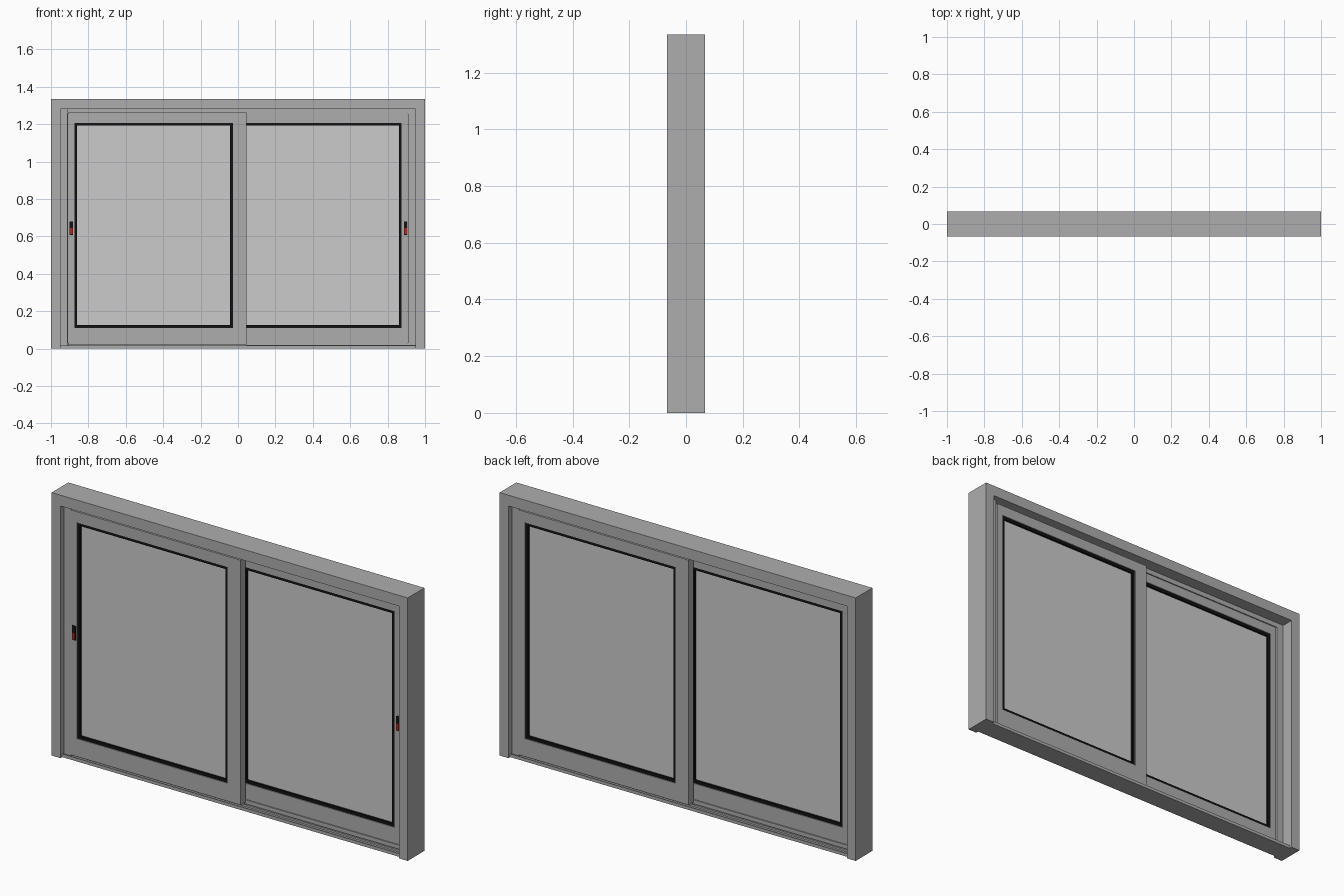
import bpy, bmesh

if "Cube" in bpy.data.objects:
    bpy.data.objects.remove(bpy.data.objects["Cube"])


def material(name, colour):
    m = bpy.data.materials.new(name)
    m.diffuse_color = (*colour, 1)
    m.use_nodes = True
    m.node_tree.nodes["Principled BSDF"].inputs["Base Color"].default_value = m.diffuse_color
    return m


BLACK = material("black_rubber", (0.006, 0.006, 0.006))
RED = material("red_plastic", (0.45, 0.02, 0.015))
FRAME = material("grey_metal", (0.42, 0.42, 0.42))
GLASS = material("pale_glass", (0.62, 0.63, 0.63))


def boxes(name, mat, spans, turn=1):
    """One object from (x0, x1, y0, y1, z0, z1) boxes; turn=-1 rotates half a turn about z."""
    bm = bmesh.new()
    for x0, x1, y0, y1, z0, z1 in spans:
        verts = bmesh.ops.create_cube(bm, size=1)["verts"]
        bmesh.ops.scale(bm, verts=verts, vec=(x1 - x0, y1 - y0, z1 - z0))
        mid = (turn * (x0 + x1) / 2, turn * (y0 + y1) / 2, (z0 + z1) / 2)
        bmesh.ops.translate(bm, verts=verts, vec=mid)
    mesh = bpy.data.meshes.new(name)
    bm.to_mesh(mesh)
    bm.free()
    obj = bpy.data.objects.new(name, mesh)
    bpy.context.collection.objects.link(obj)
    mesh.materials.append(mat)
    return obj


def border(x0, x1, z0, z1, left, right, bottom, top, y0, y1):
    """Four bars round an opening, full-height stiles with rails between."""
    return [(x0, x0 + left, y0, y1, z0, z1), (x1 - right, x1, y0, y1, z0, z1),
            (x0 + left, x1 - right, y0, y1, z0, z0 + bottom),
            (x0 + left, x1 - right, y0, y1, z1 - top, z1)]


# Outer frame: core jambs, head and cap
boxes("jamb_left", FRAME, [(-1, -0.95, -0.053, 0.053, 0, 1.32)])
boxes("jamb_right", FRAME, [(0.95, 1, -0.053, 0.053, 0, 1.32)])
boxes("head", FRAME, [(-0.95, 0.95, -0.053, 0.053, 1.28, 1.32)])
boxes("head_cap", FRAME, [(-1, 1, -0.053, 0.053, 1.32, 1.335)])

# Sill with edge lips and a raised centre track
boxes("sill", FRAME, [(-0.95, 0.95, -0.053, 0.053, 0, 0.01),
                      (-0.95, 0.95, -0.053, -0.047, 0.01, 0.016),
                      (-0.95, 0.95, 0.047, 0.053, 0.01, 0.016),
                      (-0.95, 0.95, -0.003, 0.003, 0.01, 0.03)])

# Centre guide between the two tracks, along head and jambs
boxes("centre_guide", FRAME, [(-0.95, 0.95, -0.003, 0.003, 1.255, 1.28),
                              (-0.95, -0.91, -0.003, 0.003, 0.03, 1.255),
                              (0.91, 0.95, -0.003, 0.003, 0.03, 1.255)])

for side, turn in (("front", 1), ("back", -1)):
    # Casing trim: two legs and a head strip
    boxes(side + "_casing", FRAME, [(-1, -0.95, -0.067, -0.053, 0, 1.335),
                                    (0.95, 1, -0.067, -0.053, 0, 1.335),
                                    (-0.95, 0.95, -0.067, -0.053, 1.28, 1.335)], turn)
    # Jamb filler beside the closed sash, and track runner below it
    boxes(side + "_jamb_filler", FRAME, [(-0.95, -0.912, -0.038, -0.003, 0.01, 1.28)], turn)
    boxes(side + "_track_runner", FRAME, [(-0.95, 0.95, -0.028, -0.018, 0.01, 0.019)], turn)
    # Sliding sash
    boxes(side + "_sash", FRAME, border(-0.907, 0.045, 0.019, 1.262, 0.032, 0.073,
                                        0.091, 0.055, -0.043, -0.004), turn)
    # Black gasket, set slightly back from both sash faces
    boxes(side + "_gasket", BLACK, border(-0.875, -0.028, 0.11, 1.207, 0.015, 0.015,
                                          0.015, 0.015, -0.039, -0.008), turn)
    # Glass pane
    boxes(side + "_glass", GLASS, [(-0.862, -0.041, -0.029, -0.018, 0.123, 1.194)], turn)

# Room-side latches: black plate with a red slider
for name, x, y in (("left_latch", -0.891, -0.043), ("right_latch", 0.897, 0.004)):
    boxes(name + "_plate", BLACK, [(x - 0.01, x + 0.01, y - 0.003, y + 0.001, 0.607, 0.68)])
    boxes(name + "_slider", RED, [(x - 0.007, x + 0.007, y - 0.006, y, 0.612, 0.645)])
